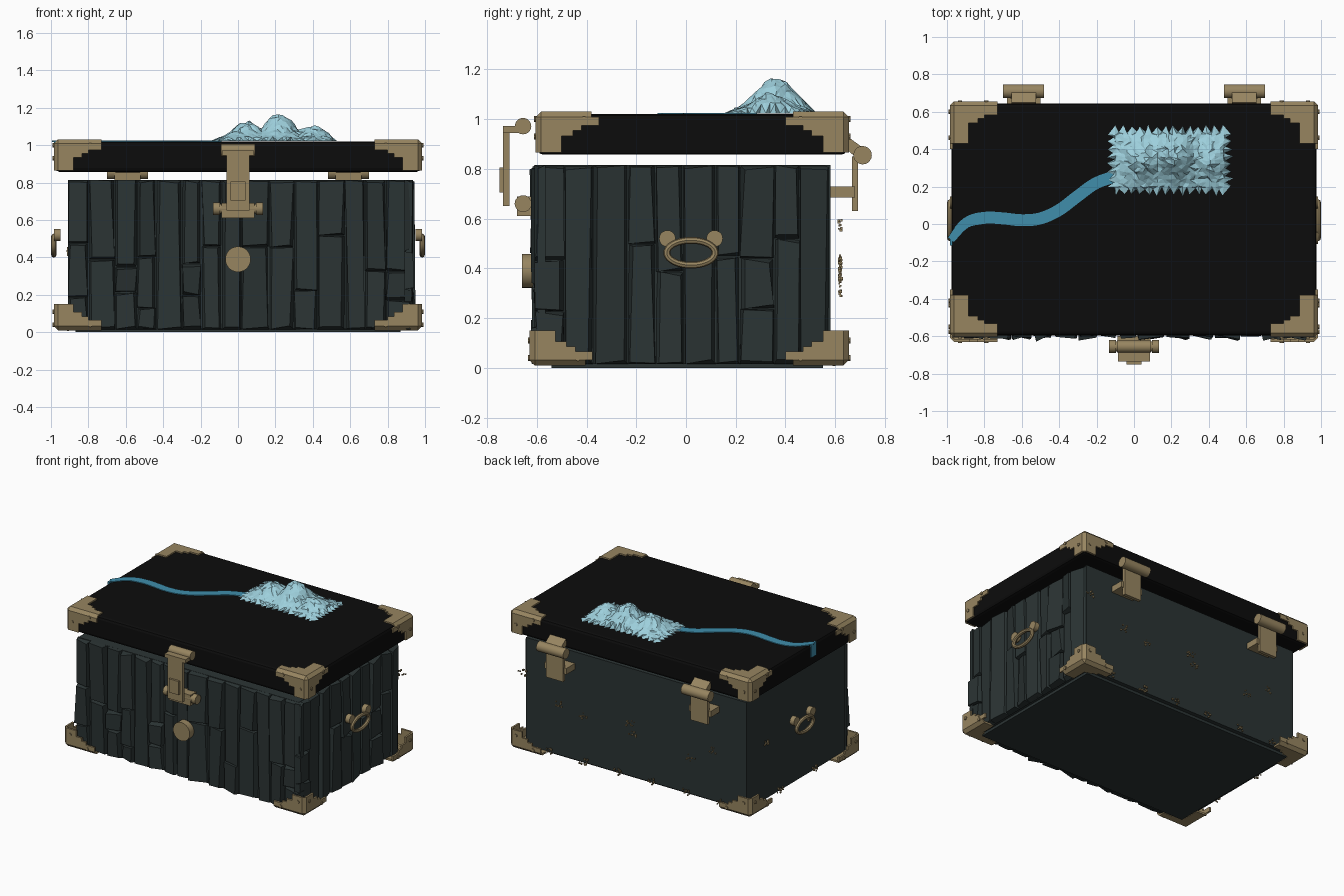
import bpy, bmesh, math, random
from mathutils import Vector, Matrix

if "Cube" in bpy.data.objects:
    bpy.data.objects.remove(bpy.data.objects["Cube"])

random.seed(7)
R = random.uniform


def mat(name, rgb):
    m = bpy.data.materials.new(name)
    m.diffuse_color = (*rgb, 1)
    m.use_nodes = True
    m.node_tree.nodes["Principled BSDF"].inputs["Base Color"].default_value = m.diffuse_color
    return m


SLATE = mat("dark slate", (0.024, 0.034, 0.034))
BLACK = mat("black lid", (0.0037, 0.0037, 0.0037))
BRASS = mat("aged brass", (0.31, 0.235, 0.118))
ICE = mat("pale ice blue", (0.34, 0.63, 0.72))
WATER = mat("river blue", (0.05, 0.27, 0.41))


def finish(bm, name, m, smooth=False, bevel=0):
    bmesh.ops.recalc_face_normals(bm, faces=bm.faces[:])
    me = bpy.data.meshes.new(name)
    bm.to_mesh(me)
    bm.free()
    me.materials.append(m)
    ob = bpy.data.objects.new(name, me)
    bpy.context.collection.objects.link(ob)
    if bevel:
        b = ob.modifiers.new("bevel", 'BEVEL')
        b.width, b.segments = bevel, 2
    if smooth:
        bpy.ops.object.select_all(action='DESELECT')
        ob.select_set(True)
        bpy.context.view_layer.objects.active = ob
        bpy.ops.object.shade_smooth_by_angle(angle=math.radians(35))
    return ob


def hexa(bm, c):
    """Six-sided block from a lower and an upper ring of four corners."""
    v = [bm.verts.new(p) for p in c]
    for f in ((0, 1, 2, 3), (4, 5, 6, 7), (0, 1, 5, 4), (1, 2, 6, 5), (2, 3, 7, 6), (3, 0, 4, 7)):
        bm.faces.new([v[i] for i in f])


def box(bm, x0, x1, y0, y1, z0, z1):
    hexa(bm, [(x, y, z) for z in (z0, z1) for x, y in ((x0, y0), (x1, y0), (x1, y1), (x0, y1))])


def cyl(bm, c, r, length, axis, seg=20):
    rot = {'X': Matrix.Rotation(math.pi / 2, 4, 'Y'), 'Y': Matrix.Rotation(math.pi / 2, 4, 'X'),
           'Z': Matrix()}[axis]
    bmesh.ops.create_cone(bm, cap_ends=True, segments=seg, radius1=r, radius2=r, depth=length,
                          matrix=Matrix.Translation(c) @ rot)


# chest body
bm = bmesh.new()
box(bm, -0.9, 0.9, -0.575, 0.58, 0.02, 0.815)
box(bm, -0.87, 0.87, -0.54, 0.55, 0.0, 0.03)
finish(bm, "chest_body", SLATE)


# rough rock slabs cladding the front and right side
def cladding(name, start, end, place):
    bm = bmesh.new()
    u = start
    while u < end - 0.03:
        w = R(0.09, 0.15)
        if u + w > end - 0.07:
            w = end - u
        cuts = [0.015, 0.815]
        if random.random() < 0.75:
            cuts.insert(1, R(0.32, 0.56))
        if random.random() < 0.25:
            cuts.insert(1, R(0.13, 0.24))
        for z0, z1 in zip(cuts, cuts[1:]):
            ring = [(u, z0), (u + w, z0), (u + w, z1), (u, z1)]
            base = [place(a, -0.01, b) for a, b in ring]
            ins = [(1, 1), (-1, 1), (-1, -1), (1, -1)]
            tilt = R(-0.014, 0.014)
            d = R(0.025, 0.036)
            top = [place(a + i * R(0.0, 0.022), d + i * tilt + R(-0.006, 0.006),
                         b + j * R(0.0, 0.02)) for (a, b), (i, j) in zip(ring, ins)]
            hexa(bm, base + top)
        u += w
    finish(bm, name, SLATE)


cladding("front_rock_slabs", -0.91, 0.935, lambda u, d, z: (u, -0.575 - d, z))
cladding("right_rock_slabs", -0.61, 0.578, lambda u, d, z: (0.9 + d, u, z))

# lid
bm = bmesh.new()
box(bm, -0.975, 0.975, -0.595, 0.645, 0.857, 1.02)
finish(bm, "lid", BLACK, bevel=0.02)

# stepped corner brackets with rivets
T, CH = 0.014, 0.022


def prism(bm, pts, axis, lo, hi, corner, sgn):
    def put(p, d):
        q = list(p)
        q.insert(axis, d)
        return [c + s * k for c, s, k in zip(corner, sgn, q)]
    a = [bm.verts.new(put(p, lo)) for p in pts]
    b = [bm.verts.new(put(p, hi)) for p in pts]
    bm.faces.new(a)
    bm.faces.new(b)
    for i in range(len(a)):
        j = (i + 1) % len(a)
        bm.faces.new((a[i], a[j], b[j], b[i]))


def stepped(L, h, arm, foot):
    pts = [(0, 0), (L, 0), (L, arm), (L - 0.07, arm), (L - 0.07, arm + 0.02), (L - 0.105, arm + 0.02),
           (L - 0.105, arm + 0.042), (foot, arm + 0.042), (foot, h), (0, h)]
    return [(max(a, CH), max(b, CH)) for a, b in pts]


def bracket(name, corner, sgn, h):
    bm = bmesh.new()
    side = stepped(0.255, h, 0.055, 0.105)
    flat = stepped(0.255, 0.225, 0.072, 0.1)
    prism(bm, side, 1, 0, T, corner, sgn)
    prism(bm, side, 0, 0, T, corner, sgn)
    prism(bm, flat, 2, 0, T, corner, sgn)
    strip = [(CH, 0), (0, CH), (T, CH), (CH, T)]
    for axis, length in enumerate((0.255, 0.225, h)):
        prism(bm, strip, axis, CH, length, corner, sgn)
    tet = [bm.verts.new([c + s * k for c, s, k in zip(corner, sgn, p)])
           for p in ((CH, CH, 0), (CH, 0, CH), (0, CH, CH), (CH, CH, CH))]
    for f in ((0, 1, 2), (0, 1, 3), (1, 2, 3), (0, 2, 3)):
        bm.faces.new([tet[i] for i in f])
    for u, v in ((0.055, 0.1), (0.195, 0.03)):
        for p, ax in (((u, 0, v), 'Y'), ((0, u, v), 'X')):
            cyl(bm, [c + s * k for c, s, k in zip(corner, sgn, p)], 0.012, 0.012, ax, 10)
    finish(bm, name, BRASS)


for sx, tx in ((-1, "left"), (1, "right")):
    for sy, ty in ((-1, "front"), (1, "back")):
        bracket(f"lid_bracket_{ty}_{tx}", (sx * 0.985, -0.605 if sy < 0 else 0.655, 1.03), (-sx, -sy, -1), 0.165)
        bracket(f"base_bracket_{ty}_{tx}", (sx * 0.985, -0.63 if sy < 0 else 0.655, 0.01), (-sx, -sy, 1), 0.14)

# front hasp: pivot, strap, catch
bm = bmesh.new()
cyl(bm, (0, -0.655, 0.972), 0.033, 0.18, 'X')
box(bm, -0.085, 0.085, -0.735, -0.64, 0.945, 0.972)
box(bm, -0.062, 0.062, -0.735, -0.71, 0.65, 0.972)
box(bm, -0.04, 0.04, -0.75, -0.73, 0.705, 0.805)
cyl(bm, (0, -0.655, 0.66), 0.026, 0.22, 'X')
for s in (-1, 1):
    cyl(bm, (s * 0.115, -0.655, 0.66), 0.034, 0.035, 'X')
box(bm, -0.088, 0.088, -0.68, -0.6, 0.61, 0.69)
finish(bm, "front_hasp", BRASS, True)

# round lock disc
bm = bmesh.new()
cyl(bm, (0, -0.635, 0.39), 0.068, 0.05, 'Y', 32)
finish(bm, "lock_disc", BRASS, True)

# back hinges
for s, t in ((-1, "left"), (1, "right")):
    x = s * 0.59
    bm = bmesh.new()
    cyl(bm, (x, 0.71, 0.855), 0.037, 0.22, 'X')
    hexa(bm, [(x + a, b, c) for a in (-0.065, 0.065)
              for b, c in ((0.64, 0.885), (0.70, 0.83), (0.725, 0.875), (0.65, 0.93))])
    box(bm, x - 0.07, x + 0.07, 0.668, 0.692, 0.63, 0.85)
    box(bm, x - 0.09, x + 0.09, 0.57, 0.68, 0.685, 0.73)
    finish(bm, f"hinge_{t}", BRASS, True)

# side ring handles
for s, t in ((-1, "left"), (1, "right")):
    bm = bmesh.new()
    rings, n, k = [], 40, 8
    for i in range(n):
        a = 2 * math.pi * i / n
        rings.append([bm.verts.new((s * (0.985 + 0.014 * math.sin(2 * math.pi * j / k)),
                                    0.02 + (0.097 + 0.014 * math.cos(2 * math.pi * j / k)) * math.cos(a),
                                    0.463 + (0.05 + 0.014 * math.cos(2 * math.pi * j / k)) * math.sin(a)))
                      for j in range(k)])
    for i in range(n):
        p, q = rings[i], rings[(i + 1) % n]
        for j in range(k):
            bm.faces.new((p[j], q[j], q[(j + 1) % k], p[(j + 1) % k]))
    for y in (-0.075, 0.115):
        cyl(bm, (s * 0.967, y, 0.52), 0.033, 0.035, 'X')
    finish(bm, f"handle_{t}", BRASS, True)

# faceted mountain range with a ragged edge
bm = bmesh.new()
NX, NY = 28, 16
peaks = ((0.05, 0.34, 0.095, 0.07), (0.22, 0.36, 0.135, 0.075), (0.40, 0.34, 0.075, 0.065))
grid = []
for i in range(NX + 1):
    row = []
    for j in range(NY + 1):
        x, y = -0.12 + 0.62 * i / NX, 0.18 + 0.32 * j / NY
        h = max(a * math.exp(-((x - px) ** 2 + (y - py) ** 2) / (2 * w * w)) for px, py, a, w in peaks)
        if i in (0, NX):
            x += (-1 if i == 0 else 1) * (0.022 if j % 2 else -0.012)
        if j in (0, NY):
            y += (-1 if j == 0 else 1) * (0.024 if i % 2 else -0.01)
        edge = i in (0, NX) or j in (0, NY)
        z = 1.023 if edge else 1.025 + h + R(-0.3, 0.25) * (0.012 + 0.18 * h) + 0.006
        row.append(bm.verts.new((x + R(-.007, .007), y + R(-.006, .006), max(z, 1.022))))
    grid.append(row)
for i in range(NX):
    for j in range(NY):
        q = (grid[i][j], grid[i + 1][j], grid[i + 1][j + 1], grid[i][j + 1])
        k = random.randrange(2)
        bm.faces.new((q[k], q[k + 1], q[k + 2]))
        bm.faces.new((q[k], q[k + 2], q[(k + 3) % 4]))
finish(bm, "mountain_range", ICE)

# winding river, ending in a small waterfall
path = [Vector(p) for p in ((-0.98, -0.085), (-0.9, 0.005), (-0.8, 0.033), (-0.7, 0.03), (-0.6, 0.02),
                            (-0.5, 0.03), (-0.4, 0.075), (-0.3, 0.15), (-0.2, 0.22), (-0.08, 0.26))]
pts = []
for i in range(len(path) - 1):
    p0, p1, p2, p3 = (path[min(max(i + d, 0), len(path) - 1)] for d in (-1, 0, 1, 2))
    for k in range(5):
        t = k / 5
        pts.append(0.5 * (2 * p1 + (p2 - p0) * t + (2 * p0 - 5 * p1 + 4 * p2 - p3) * t * t
                          + (3 * p1 - p0 - 3 * p2 + p3) * t ** 3))
bm = bmesh.new()
rows = []
for i, p in enumerate(pts):
    d = (pts[min(i + 1, len(pts) - 1)] - pts[max(i - 1, 0)]).normalized()
    side = Vector((-d.y, d.x)) * (0.02 + 0.012 * min(1, i / 8))
    rows.append([(*(p + side), 1.017), (*(p - side), 1.017), (*(p - side), 1.025), (*(p + side), 1.025)])
for a, b in zip(rows, rows[1:]):
    hexa(bm, a + b)
bmesh.ops.remove_doubles(bm, verts=bm.verts[:], dist=1e-5)
box(bm, -0.985, -0.97, -0.115, -0.058, 0.925, 1.025)
finish(bm, "river", WATER)

# tiny ore flecks near the back, left and lower edges
bm = bmesh.new()
spots = [(x, 0.62, z) for x, z in ((0.61, 0.42), (0.41, 0.38), (0.02, 0.43), (0.0, 0.36), (-0.47, 0.31),
                                   (-0.66, 0.41), (0.9, 0.575))]
spots += [(0.7 - 0.28 * i, 0.6, 0.035) for i in range(6)]
spots += [(-0.91, y, z) for y, z in ((0.35, 0.44), (-0.15, 0.43), (0.2, 0.03), (-0.2, 0.03))]
for x, y, z in spots:
    for _ in range(9):
        w = R(0.003, 0.006)
        du, c = R(-0.033, 0.033), z + R(-0.022, 0.022)
        a, b = (x + du, y + R(-.006, .006)) if y > 0.5 else (x, y + du)
        box(bm, a - w, a + w, b - w, b + w, c - w, c + w)
finish(bm, "ore_flecks", BRASS)
